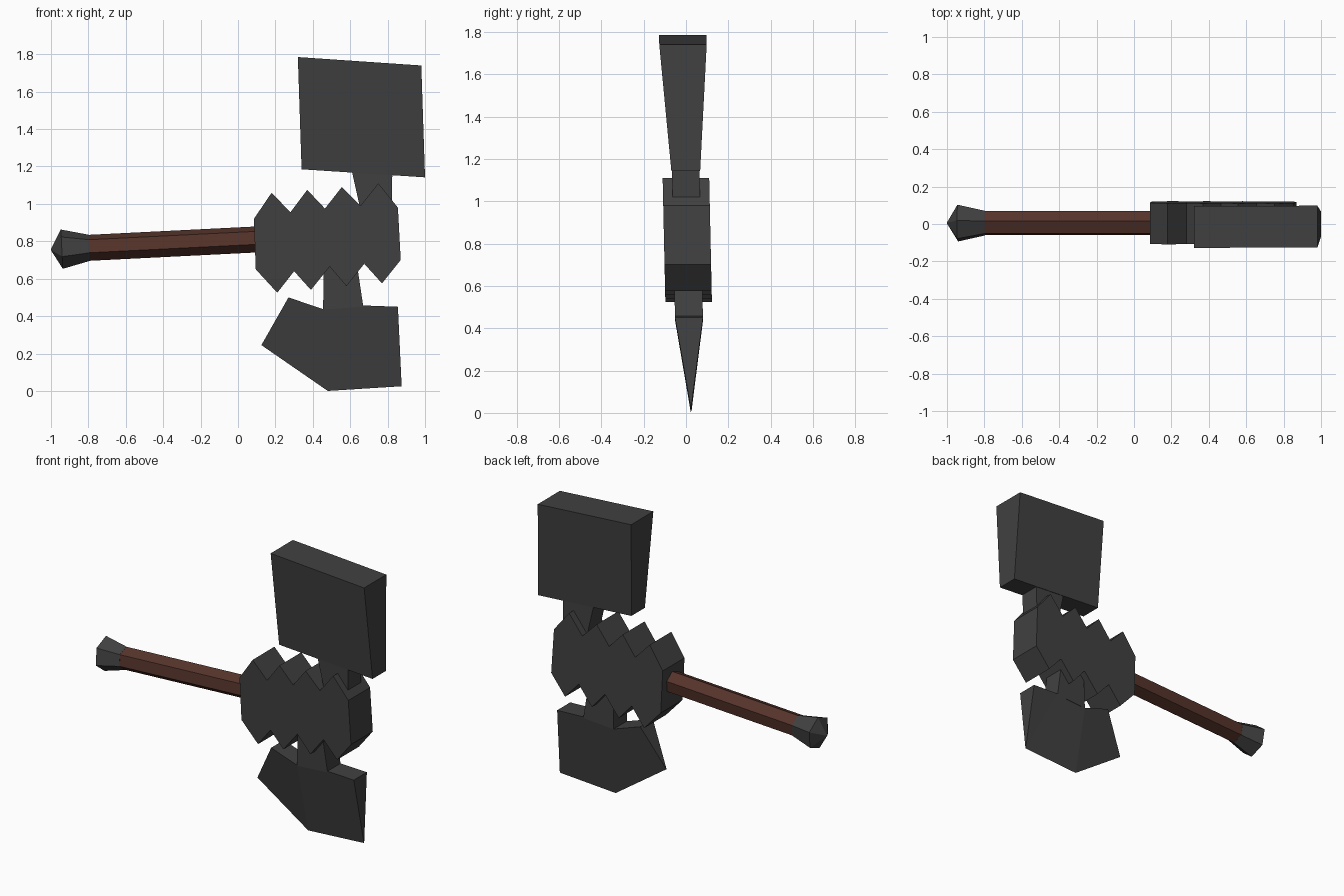
import bpy, math
from mathutils import Vector

if "Cube" in bpy.data.objects:
    bpy.data.objects.remove(bpy.data.objects["Cube"])


def material(name, rgb):
    m = bpy.data.materials.new(name)
    m.diffuse_color = (*rgb, 1)
    m.use_nodes = True
    m.node_tree.nodes["Principled BSDF"].inputs["Base Color"].default_value = m.diffuse_color
    return m


STEEL = material("dark steel", (0.052, 0.052, 0.052))
WOOD = material("brown wood", (0.092, 0.034, 0.024))


def make(name, verts, faces, mat):
    me = bpy.data.meshes.new(name)
    me.from_pydata(verts, [], faces)
    me.materials.append(mat)
    me.validate()
    ob = bpy.data.objects.new(name, me)
    bpy.context.collection.objects.link(ob)
    return ob


def lean(z):
    """Slight sideways lean of the whole weapon."""
    return 0.024 - 0.022 * z


def slab(name, outline, patches=None):
    """Outline of (x, z, half thickness), clockwise from the front."""
    n = len(outline)
    verts = [(x, lean(z) - h, z) for x, z, h in outline]
    verts += [(x, lean(z) + h, z) for x, z, h in outline]
    faces = []
    for p in patches or [list(range(n))]:
        faces.append(p[::-1])
        faces.append([i + n for i in p])
    for i in range(n):
        j = (i + 1) % n
        if outline[i][2] + outline[j][2] > 0.01:
            faces.append([i, j, j + n, i + n])
    return make(name, verts, faces, STEEL)


def hex_rod(name, rings, mat):
    """Six-sided rod through rings of (x, radius) on the tilted handle axis."""
    verts, faces = [], []
    for x, r in rings:
        c = Vector((x, 0.005, 0.765 + 0.05 * (x + 0.8)))
        for k in range(6):
            a = math.radians(38 + 60 * k)
            verts.append(c + Vector((-0.05 * r * math.sin(a), -r * math.cos(a), r * math.sin(a))))
    for s in range(len(rings) - 1):
        for k in range(6):
            a, b = s * 6 + k, s * 6 + (k + 1) % 6
            faces.append([a, a + 6, b + 6, b])
    faces += [list(range(6)), list(range(len(verts) - 1, len(verts) - 7, -1))]
    return make(name, verts, faces, mat)


# handle and pommel
hex_rod("handle", [(-0.8, 0.07), (0.15, 0.07)], WOOD)
hex_rod("pommel", [(-1.0, 0.003), (-0.942, 0.106), (-0.797, 0.071)], STEEL)

# toothed central block
top = [(0.085, 0.92), (0.18, 1.06), (0.28, 0.955), (0.37, 1.075), (0.465, 0.975),
       (0.555, 1.09), (0.655, 0.99), (0.75, 1.11), (0.855, 0.98)]
bottom = [(0.87, 0.70), (0.77, 0.575), (0.675, 0.68), (0.58, 0.56), (0.49, 0.665),
          (0.39, 0.54), (0.30, 0.64), (0.21, 0.525), (0.095, 0.65)]
slab("toothed_block", [(x, z, 0.11) for x, z in top + bottom])

# necks
slab("upper_neck", [(0.61, 1.17, 0.065), (0.825, 1.16, 0.065),
                    (0.82, 0.9, 0.065), (0.67, 0.9, 0.065)])
slab("lower_neck", [(0.46, 0.75, 0.066), (0.625, 0.75, 0.066),
                    (0.67, 0.45, 0.066), (0.455, 0.435, 0.066)])

# hammer head, thicker at the striking face
slab("hammer_head", [(0.32, 1.785, 0.112), (0.98, 1.74, 0.112),
                     (1.0, 1.142, 0.068), (0.34, 1.185, 0.068)])

# axe blade, sharp along the lower edge
slab("axe_blade", [(0.27, 0.50, 0.064), (0.455, 0.437, 0.066), (0.67, 0.457, 0.066),
                   (0.855, 0.45, 0.066), (0.875, 0.025, 0.001), (0.48, 0.0, 0.001),
                   (0.125, 0.245, 0.001)],
     [[0, 1, 5, 6], [1, 2, 5], [2, 4, 5], [2, 3, 4]])
